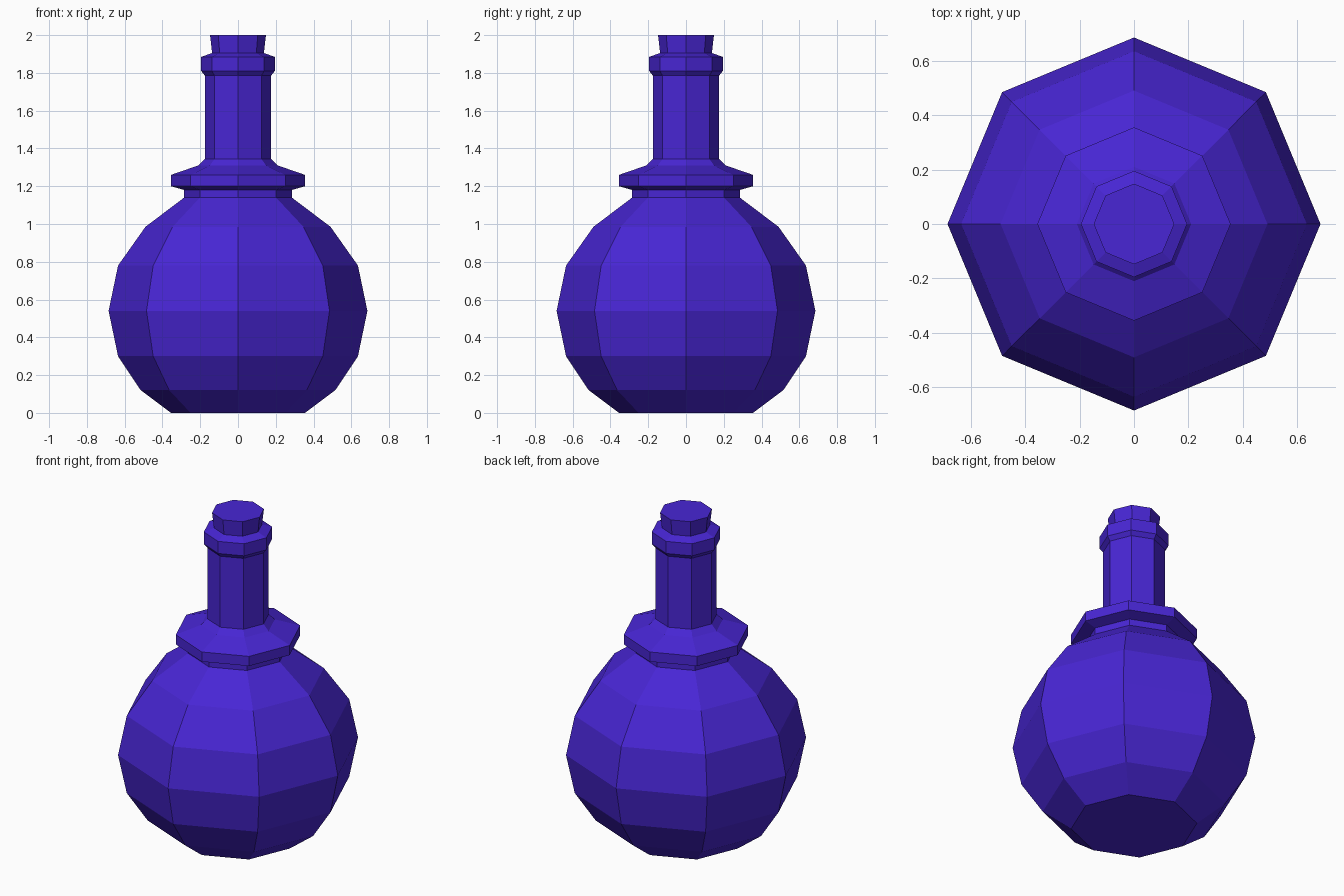
import bpy, bmesh, math

if "Cube" in bpy.data.objects:
    bpy.data.objects.remove(bpy.data.objects["Cube"])

SIDES = 8
violet = bpy.data.materials.new("violet glass")
violet.diffuse_color = (0.065, 0.019, 0.66, 1)
violet.use_nodes = True
violet.node_tree.nodes["Principled BSDF"].inputs["Base Color"].default_value = violet.diffuse_color


def lathe(name, profile, cap_bottom=False, cap_top=False):
    """Revolve (radius, height) points into a faceted flat-shaded part."""
    bm = bmesh.new()
    rings = []
    for r, z in profile:
        rings.append([bm.verts.new((r * math.cos(math.tau * i / SIDES),
                                    r * math.sin(math.tau * i / SIDES), z))
                      for i in range(SIDES)])
    for lo, hi in zip(rings, rings[1:]):
        for i in range(SIDES):
            j = (i + 1) % SIDES
            bm.faces.new((lo[i], lo[j], hi[j], hi[i]))
    if cap_bottom:
        bm.faces.new(rings[0][::-1])
    if cap_top:
        bm.faces.new(rings[-1])
    mesh = bpy.data.meshes.new(name)
    bm.to_mesh(mesh)
    bm.free()
    mesh.materials.append(violet)
    obj = bpy.data.objects.new(name, mesh)
    bpy.context.collection.objects.link(obj)
    return obj


# Round belly with flat base and short recessed throat
lathe("bottle_body", [(0.355, 0), (0.515, 0.12), (0.635, 0.30), (0.685, 0.54),
                      (0.635, 0.78), (0.49, 0.985), (0.285, 1.14),
                      (0.285, 1.18)], cap_bottom=True)

# Flared collar at the shoulder
lathe("collar", [(0.285, 1.18), (0.355, 1.20), (0.355, 1.26),
                 (0.21, 1.31), (0.175, 1.345)])

# Straight neck and thicker lip
lathe("neck", [(0.175, 1.345), (0.175, 1.785)])
lathe("lip", [(0.175, 1.785), (0.195, 1.81), (0.195, 1.885), (0.137, 1.905)])

# Stopper, widening to the top
lathe("stopper", [(0.137, 1.905), (0.148, 2.0)], cap_top=True)
